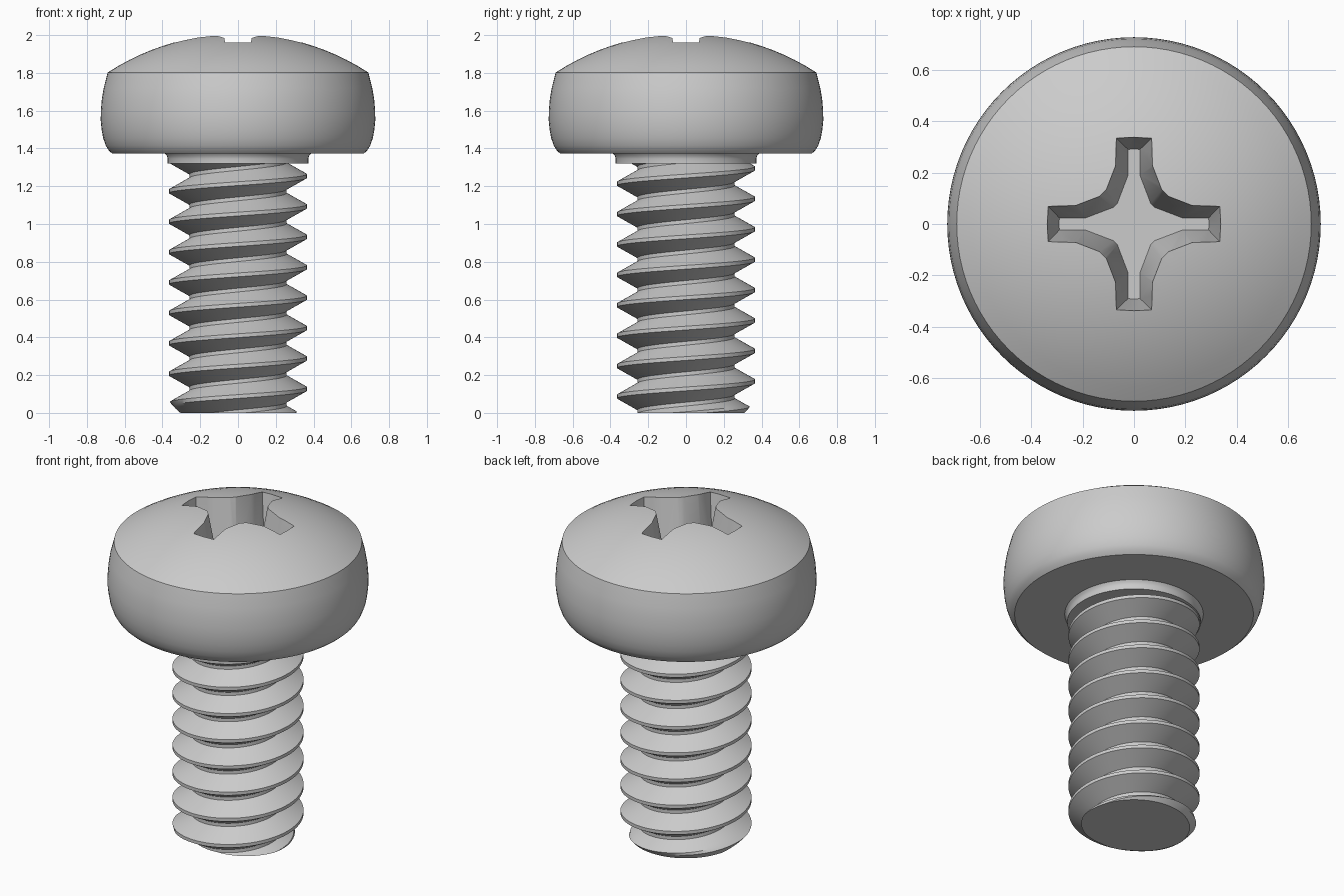
import bpy, bmesh, math

if "Cube" in bpy.data.objects:
    bpy.data.objects.remove(bpy.data.objects["Cube"])

steel = bpy.data.materials.new("grey_steel")
steel.use_nodes = True
GREY = (0.6, 0.6, 0.6, 1.0)
steel.diffuse_color = GREY
steel.node_tree.nodes["Principled BSDF"].inputs["Base Color"].default_value = GREY

SEGMENTS = 96


def make_object(name, bm):
    bmesh.ops.recalc_face_normals(bm, faces=bm.faces[:])
    mesh = bpy.data.meshes.new(name)
    bm.to_mesh(mesh)
    bm.free()
    mesh.materials.append(steel)
    obj = bpy.data.objects.new(name, mesh)
    bpy.context.collection.objects.link(obj)
    return obj


def activate(obj):
    bpy.ops.object.select_all(action='DESELECT')
    obj.select_set(True)
    bpy.context.view_layer.objects.active = obj


def revolve(name, profile):
    """Turn a profile of (radius, z) points, starting and ending on the axis."""
    bm = bmesh.new()
    verts = [bm.verts.new((r, 0, z)) for r, z in profile]
    edges = [bm.edges.new(pair) for pair in zip(verts, verts[1:])]
    bmesh.ops.spin(bm, geom=verts + edges, cent=(0, 0, 0), axis=(0, 0, 1),
                   angle=2 * math.pi, steps=SEGMENTS, use_duplicate=False)
    bmesh.ops.remove_doubles(bm, verts=bm.verts[:], dist=1e-5)
    return make_object(name, bm)


# Head: neck collar, flat underside, bulging side, spherical dome
DOME_R, DOME_TOP, RIM = 1.264, 2.007, 0.69
profile = [(0, 1.32), (0.372, 1.32), (0.372, 1.345), (0.376, 1.36), (0.386, 1.372),
           (0.665, 1.372), (0.685, 1.39), (0.70, 1.415), (0.714, 1.455),
           (0.722, 1.50), (0.727, 1.55), (0.726, 1.60), (0.721, 1.66), (0.711, 1.72)]
for i in range(13):
    r = RIM * (1 - i / 12)
    profile.append((r, DOME_TOP - DOME_R + math.sqrt(DOME_R ** 2 - r ** 2)))
head = revolve("screw_head", profile)

# Cross recess: tapered cutter, one quarter outline repeated four times
RIM_QUARTER = [(0.339, 0), (0.335, 0.07), (0.225, 0.07), (0.13, 0.105),
               (0.105, 0.13), (0.07, 0.225), (0.07, 0.335)]
FLOOR_QUARTER = [(0.293, 0), (0.29, 0.023), (0.19, 0.023), (0.08, 0.065),
                 (0.065, 0.08), (0.023, 0.19), (0.023, 0.29)]
FLOOR_Z, RIM_Z, CUT_Z = 1.62, 1.97, 2.04
grow = (CUT_Z - FLOOR_Z) / (RIM_Z - FLOOR_Z)
bm = bmesh.new()
low, high = [], []
for q in range(4):
    c, s = round(math.cos(q * math.pi / 2)), round(math.sin(q * math.pi / 2))
    for (fx, fy), (rx, ry) in zip(FLOOR_QUARTER, RIM_QUARTER):
        tx, ty = fx + (rx - fx) * grow, fy + (ry - fy) * grow
        low.append(bm.verts.new((fx * c - fy * s, fx * s + fy * c, FLOOR_Z)))
        high.append(bm.verts.new((tx * c - ty * s, tx * s + ty * c, CUT_Z)))
bm.faces.new(low)
bm.faces.new(high)
for i in range(len(low)):
    j = (i + 1) % len(low)
    bm.faces.new((low[i], low[j], high[j], high[i]))
cutter = make_object("recess_cutter", bm)
cutter.hide_render = True

activate(head)
cut = head.modifiers.new("recess", 'BOOLEAN')
cut.operation = 'DIFFERENCE'
cut.solver = 'EXACT'
cut.object = cutter
bpy.ops.object.modifier_apply(modifier=cut.name)
bpy.data.objects.remove(cutter)

# Shank: single right-hand thread, trimmed flat at both ends, chamfered at the tip
PITCH, CREST, ROOT = 0.161, 0.365, 0.257
FLAT, START, TOP = 0.01, 0.127, 1.33
FLANK_END = PITCH / 2 - FLAT
OFFSETS = [-FLAT, FLAT] + [FLAT + (FLANK_END - FLAT) * k / 4 for k in range(1, 5)] + \
          [PITCH - FLANK_END + (FLANK_END - FLAT) * k / 4 for k in range(4)]


def thread_radius(z, crest_z):
    d = abs((z - crest_z + PITCH / 2) % PITCH - PITCH / 2)
    t = min(max((d - FLAT) / (FLANK_END - FLAT), 0), 1)
    return min(CREST + (ROOT - CREST) * t, 0.31 + 0.9 * z)


bm = bmesh.new()
columns = []
for i in range(SEGMENTS + 1):
    a = 2 * math.pi * i / SEGMENTS
    crest_z = START + PITCH * i / SEGMENTS
    column = []
    for turn in range(-3, 10):
        for off in OFFSETS:
            z = min(max(crest_z + turn * PITCH + off, 0), TOP)
            r = thread_radius(z, crest_z)
            column.append(bm.verts.new((r * math.cos(a), r * math.sin(a), z)))
    columns.append(column)
for ca, cb in zip(columns, columns[1:]):
    for k in range(len(ca) - 1):
        # skip quads that were trimmed away completely
        quad = (ca[k], cb[k], cb[k + 1], ca[k + 1])
        zs = [v.co.z for v in quad]
        if max(zs) - min(zs) > 1e-6:
            bm.faces.new(quad)
bmesh.ops.delete(bm, geom=[v for v in bm.verts if not v.link_faces], context='VERTS')
bmesh.ops.remove_doubles(bm, verts=bm.verts[:], dist=1e-5)
bmesh.ops.dissolve_degenerate(bm, dist=1e-5, edges=bm.edges[:])
# Flat end caps
bmesh.ops.holes_fill(bm, edges=[e for e in bm.edges if e.is_boundary], sides=0)
shank = make_object("threaded_shank", bm)

for obj in (head, shank):
    activate(obj)
    bpy.ops.object.shade_smooth_by_angle(angle=math.radians(28))
